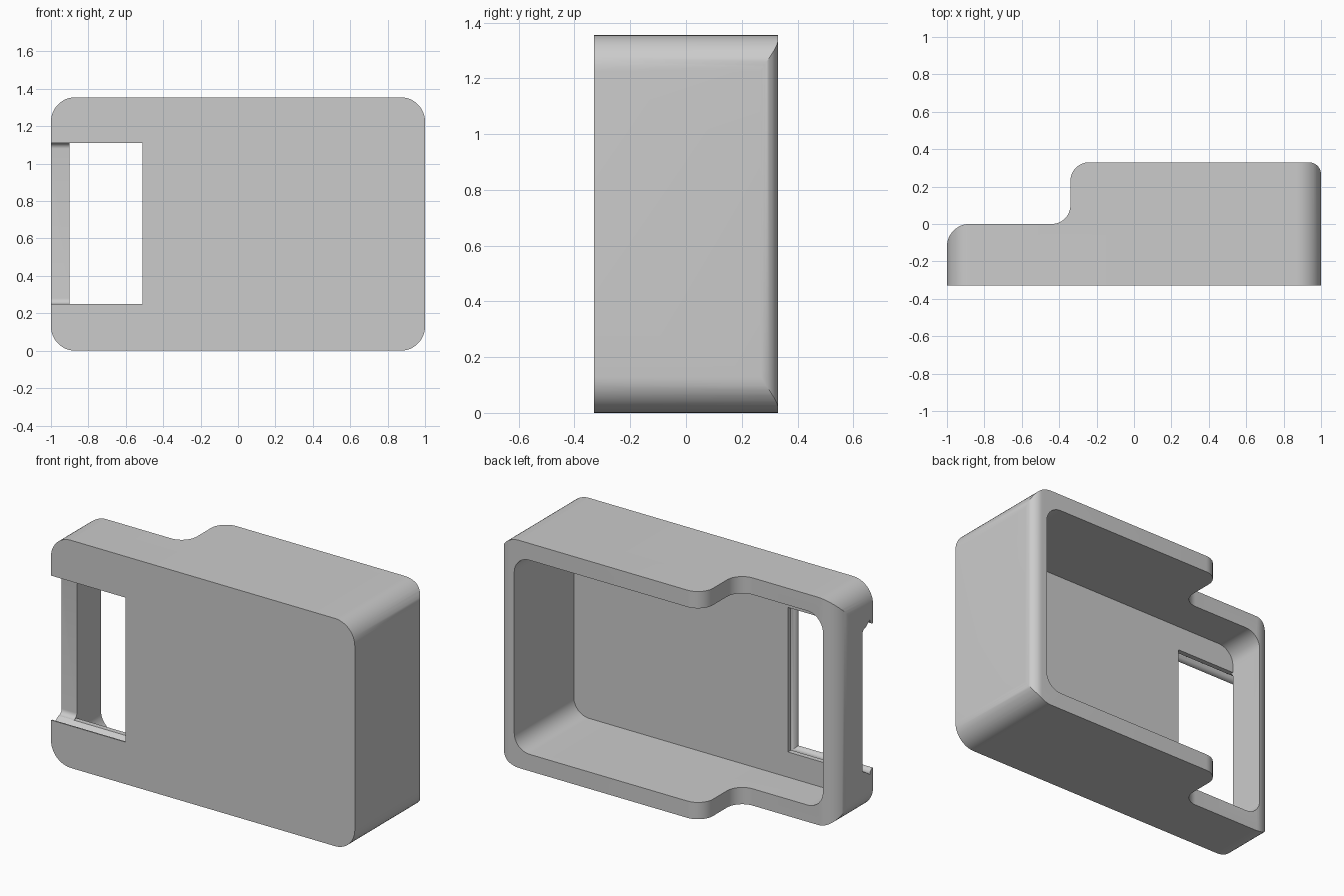
import bpy, bmesh, math
from mathutils import Vector

if "Cube" in bpy.data.objects:
    bpy.data.objects.remove(bpy.data.objects["Cube"])

grey = bpy.data.materials.new("plain grey")
grey.diffuse_color = (0.6, 0.6, 0.6, 1)
grey.use_nodes = True
grey.node_tree.nodes["Principled BSDF"].inputs["Base Color"].default_value = grey.diffuse_color


def fillet(corners, seg=12):
    """Round each (x, y, radius) corner of a closed right-angled outline."""
    out = []
    n = len(corners)
    for i, (x, y, r) in enumerate(corners):
        p = Vector((x, y))
        if r == 0:
            out.append(p)
            continue
        a = (Vector(corners[i - 1][:2]) - p).normalized()
        b = (Vector(corners[(i + 1) % n][:2]) - p).normalized()
        c = p + (a + b) * r
        for k in range(seg + 1):
            t = math.pi / 2 * k / seg
            out.append(c - b * r * math.cos(t) - a * r * math.sin(t))
    return out


def loft(name, rings):
    """Solid skinned through matching rings of 3D points."""
    bm = bmesh.new()
    vs = [[bm.verts.new(p) for p in ring] for ring in rings]
    n = len(vs[0])
    for lo, hi in zip(vs, vs[1:]):
        for i in range(n):
            bm.faces.new((lo[i], lo[(i + 1) % n], hi[(i + 1) % n], hi[i]))
    bm.faces.new(vs[0])
    bm.faces.new(vs[-1])
    bmesh.ops.recalc_face_normals(bm, faces=bm.faces)
    me = bpy.data.meshes.new(name)
    bm.to_mesh(me)
    bm.free()
    me.materials.append(grey)
    ob = bpy.data.objects.new(name, me)
    bpy.context.collection.objects.link(ob)
    return ob


def xz_prism(name, x0, x1, z0, z1, r, y0, y1):
    pts = fillet([(x0, z0, r), (x1, z0, r), (x1, z1, r), (x0, z1, r)])
    return loft(name, [[(p.x, y, p.y) for p in pts] for y in (y0, y1)])


def combine(target, tool, operation):
    m = target.modifiers.new(tool.name, 'BOOLEAN')
    m.operation, m.object, m.solver = operation, tool, 'EXACT'
    bpy.context.view_layer.update()
    dg = bpy.context.evaluated_depsgraph_get()
    me = bpy.data.meshes.new_from_object(target.evaluated_get(dg))
    target.modifiers.clear()
    target.data = me
    bpy.data.objects.remove(tool)


H, F, B = 1.355, -0.33, 0.33   # height, front and back planes
W = 0.1                        # wall thickness

# Stepped plan outline, extruded upward
plan = fillet([(-1, F, 0), (1, F, 0), (1, B, 0.065), (-0.34, B, 0.1),
               (-0.34, 0, 0.1), (-1, 0, 0.12)])
shell = loft("case_shell", [[(p.x, p.y, z) for p in plan] for z in (-0.1, H + 0.1)])

# Rounded corners seen from the front
combine(shell, xz_prism("corner_rounding", -1, 1, 0, H, 0.13, -0.6, 0.6), 'INTERSECT')

# Hollow interior, open at the back
combine(shell, xz_prism("cavity", -1 + W, 1 - W, W, H - W, 0.1, F + W, 0.6), 'DIFFERENCE')

# Side notch: flared lip at the front, small cove at the bottom
R, N = 0.03, 8
section = [(F - 0.05, R)]
for k in range(N + 1):
    t = math.pi / 2 * k / N
    section.append((F + R * math.sin(t), R * (1 - math.cos(t))))
for k in range(N + 1):
    t = math.pi / 2 * k / N
    section.append((F + W - R + R * math.sin(t), -R * (1 - math.cos(t))))
rings = []
for y, d in section:
    x1, z0, z1 = -0.51 + max(d, 0), 0.25 - d, 1.11 + d
    rings.append([(-1.2, y, z0), (x1, y, z0), (x1, y, z1), (-1.2, y, z1)])
combine(shell, loft("notch", rings), 'DIFFERENCE')

# Straight window through the front plate
combine(shell, xz_prism("window", -1 + W, -0.51, 0.25, 1.11, 0, F + R + 0.01, -0.15), 'DIFFERENCE')

# Smooth the rounded edges, keep the hard ones
bpy.ops.object.select_all(action='DESELECT')
shell.select_set(True)
bpy.context.view_layer.objects.active = shell
bpy.ops.object.shade_smooth_by_angle(angle=math.radians(30))
